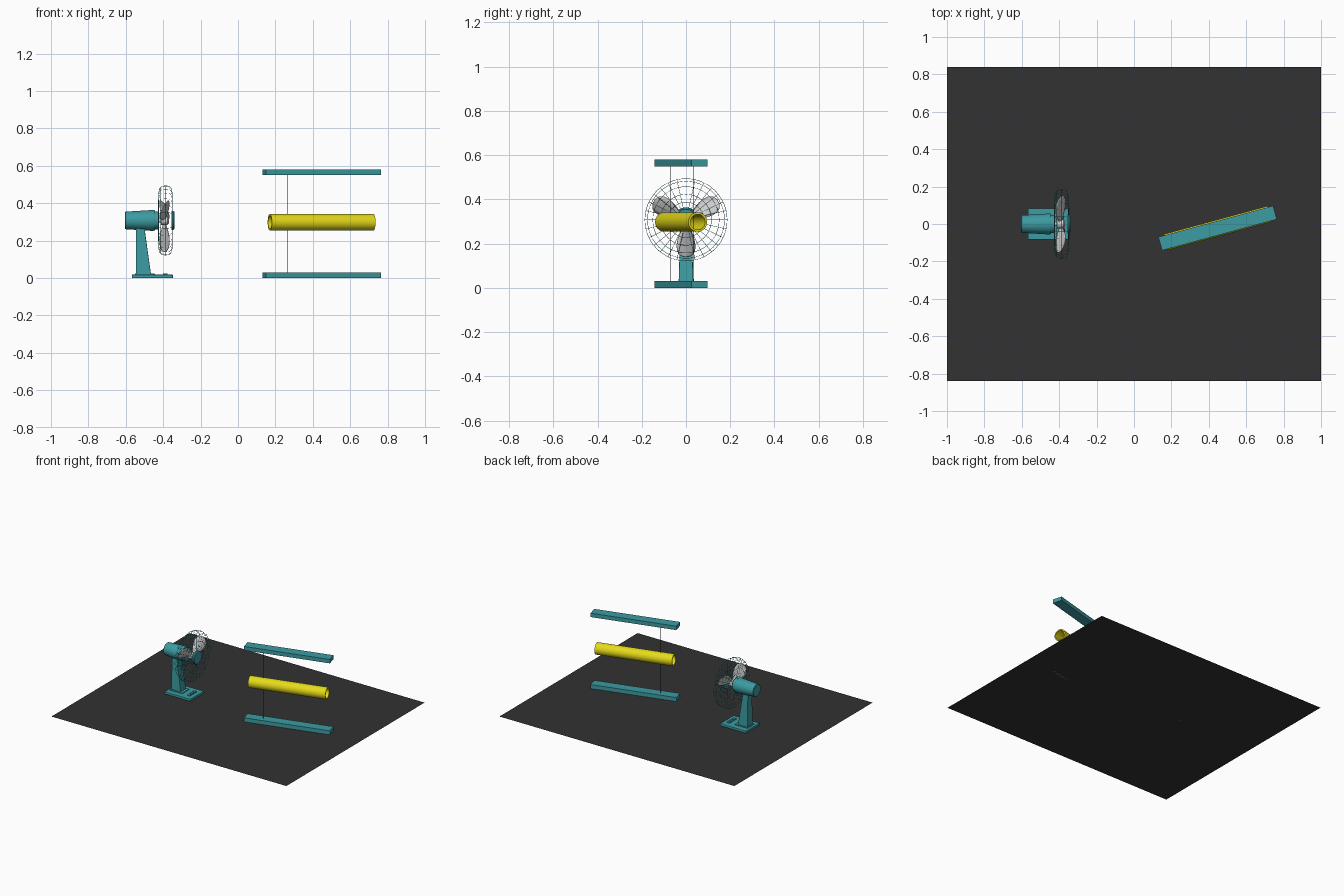
import bpy, bmesh, math
from math import sin, cos, pi
from mathutils import Vector, Matrix

if "Cube" in bpy.data.objects:
    bpy.data.objects.remove(bpy.data.objects["Cube"])


def material(name, rgb):
    m = bpy.data.materials.new(name)
    m.diffuse_color = (*rgb, 1)
    m.use_nodes = True
    m.node_tree.nodes["Principled BSDF"].inputs["Base Color"].default_value = m.diffuse_color
    return m


TEAL = material("teal", (0.045, 0.33, 0.36))
YELLOW = material("yellow", (0.78, 0.70, 0.01))
DARK = material("dark", (0.032, 0.032, 0.032))


def finish(name, bm, mat=None, smooth=False, bevel=0):
    bmesh.ops.recalc_face_normals(bm, faces=bm.faces)
    me = bpy.data.meshes.new(name)
    bm.to_mesh(me)
    bm.free()
    ob = bpy.data.objects.new(name, me)
    bpy.context.collection.objects.link(ob)
    if mat:
        me.materials.append(mat)
    if bevel:
        b = ob.modifiers.new("bevel", 'BEVEL')
        b.width, b.segments = bevel, 2
    if smooth:
        bpy.ops.object.select_all(action='DESELECT')
        ob.select_set(True)
        bpy.context.view_layer.objects.active = ob
        bpy.ops.object.shade_smooth_by_angle(angle=math.radians(35))
    return ob


def box(name, x, y, z, mat, bevel=0):
    bm = bmesh.new()
    bmesh.ops.create_cube(bm, size=1)
    for v in bm.verts:
        for i, (a, b) in enumerate((x, y, z)):
            v.co[i] = a + (v.co[i] + 0.5) * (b - a)
    return finish(name, bm, mat, bevel=bevel)


def lathe(name, profile, z, mat=None, n=32, closed=False):
    """Revolve (x, radius) points around an x-directed axis at height z."""
    bm = bmesh.new()
    rings = [[bm.verts.new((x, r * cos(2 * pi * k / n), z + r * sin(2 * pi * k / n)))
              for k in range(n)] for x, r in profile]
    pairs = list(zip(rings, rings[1:])) + ([(rings[-1], rings[0])] if closed else [])
    for a, b in pairs:
        for k in range(n):
            bm.faces.new((a[k], a[(k + 1) % n], b[(k + 1) % n], b[k]))
    if not closed:
        bm.faces.new(rings[0])
        bm.faces.new(rings[-1])
    return finish(name, bm, mat, smooth=True)


def wires(name, paths, radius, mat):
    """Thin rods along paths of (points, cyclic)."""
    cu = bpy.data.curves.new(name, 'CURVE')
    cu.dimensions = '3D'
    cu.bevel_depth, cu.bevel_resolution = radius, 0
    cu.use_fill_caps = True
    for pts, cyclic in paths:
        s = cu.splines.new('POLY')
        s.points.add(len(pts) - 1)
        for p, co in zip(s.points, pts):
            p.co = (*co, 1)
        s.use_cyclic_u = cyclic
    cu.materials.append(mat)
    ob = bpy.data.objects.new(name, cu)
    bpy.context.collection.objects.link(ob)
    return ob


# Floor
bm = bmesh.new()
bmesh.ops.create_grid(bm, x_segments=1, y_segments=1, size=1)
for v in bm.verts:
    v.co.y *= 0.84
finish("floor", bm, DARK)

# Fan base with switch plate and buttons
H = 0.308
box("fan_base", (-0.568, -0.348), (-0.083, 0.083), (0, 0.018), TEAL, 0.003)
box("base_plate", (-0.55, -0.445), (-0.042, 0.042), (0.016, 0.024), TEAL, 0.002)
for i in range(3):
    y = (i - 1) * 0.032
    box(f"button_{i}", (-0.402, -0.378), (y - 0.011, y + 0.011), (0.016, 0.025), TEAL, 0.002)

# Tapered stand, extruded from its side profile
bm = bmesh.new()
side = [(-0.545, 0.02), (-0.465, 0.02), (-0.497, 0.245), (-0.497, 0.28), (-0.545, 0.28)]
ends = [[bm.verts.new((x, s * (0.034 - 0.03 * z), z)) for x, z in side] for s in (-1, 1)]
for e in ends:
    bm.faces.new(e)
for k in range(5):
    j = (k + 1) % 5
    bm.faces.new((ends[0][k], ends[0][j], ends[1][j], ends[1][k]))
finish("fan_stand", bm, TEAL, bevel=0.003)

# Motor housing, shaft hub and front badge disc
lathe("motor_housing", [(-0.605, 0.043), (-0.601, 0.047), (-0.455, 0.056),
                        (-0.445, 0.054), (-0.443, 0.048), (-0.424, 0.048)], H, TEAL)
lathe("blade_hub", [(-0.425, 0.01), (-0.413, 0.012), (-0.412, 0.025),
                    (-0.378, 0.025), (-0.370, 0.015)], H)
lathe("cage_cap", [(-0.355, 0.05), (-0.345, 0.05), (-0.340, 0.046)], H, TEAL)

# Three twisted paddle blades
outline = [(0.018, 0.012), (0.04, 0.022), (0.065, 0.036), (0.09, 0.046), (0.115, 0.050),
           (0.14, 0.047), (0.157, 0.036), (0.165, 0.020), (0.168, 0.007)]
for i in range(3):
    bm = bmesh.new()
    spin = Matrix.Rotation(2 * pi * i / 3, 4, 'X')
    rows = []
    for r, w in outline:
        pitch = math.radians(42 - 85 * r)
        row = []
        for k in range(7):
            t = k / 3 - 1
            p = Vector((-t * w * sin(pitch) + 0.006 * (1 - t * t), t * w * cos(pitch), -r))
            row.append(bm.verts.new(spin @ p + Vector((-0.393, 0, H))))
        rows.append(row)
    for a, b in zip(rows, rows[1:]):
        for k in range(6):
            bm.faces.new((a[k], a[k + 1], b[k + 1], b[k]))
    blade = finish(f"blade_{i}", bm, smooth=True)
    s = blade.modifiers.new("thickness", 'SOLIDIFY')
    s.thickness, s.offset = 0.002, 0

# Wire cage: radial spokes plus concentric rings
spoke = [(-0.352, 0.045), (-0.352, 0.15), (-0.356, 0.172), (-0.366, 0.183), (-0.387, 0.186),
         (-0.408, 0.183), (-0.418, 0.172), (-0.424, 0.15), (-0.428, 0.045)]
rings = [(-0.352, 0.08), (-0.352, 0.115), (-0.352, 0.15), (-0.358, 0.174), (-0.387, 0.186),
         (-0.416, 0.174), (-0.424, 0.15), (-0.425, 0.115), (-0.427, 0.08), (-0.428, 0.047)]


def polar(x, r, a):
    return (x, r * cos(a), H + r * sin(a))


paths = [([polar(x, r, 2 * pi * k / 28) for x, r in spoke], False) for k in range(28)]
paths += [([polar(x, r, 2 * pi * k / 48) for k in range(48)], True) for x, r in rings]
wires("fan_cage", paths, 0.0009, TEAL)

# Suspended tube between two bars, turned about the vertical
place = Matrix.Translation((0.447, -0.022, 0)) @ Matrix.Rotation(math.radians(15.2), 4, 'Z')
stand = [box("lower_bar", (-0.318, 0.318), (-0.0375, 0.0375), (0, 0.031), TEAL),
         box("upper_bar", (-0.318, 0.318), (-0.0375, 0.0375), (0.55, 0.58), TEAL),
         lathe("tube", [(-0.287, 0.044), (0.287, 0.044), (0.287, 0.035), (-0.287, 0.035)],
               0.298, YELLOW, closed=True),
         wires("hanging_wires", [([(x, 0, 0.03), (x, 0, 0.551)], False)
                                 for x in (-0.188, 0.221)], 0.001, DARK)]
for ob in stand:
    ob.matrix_world = place
